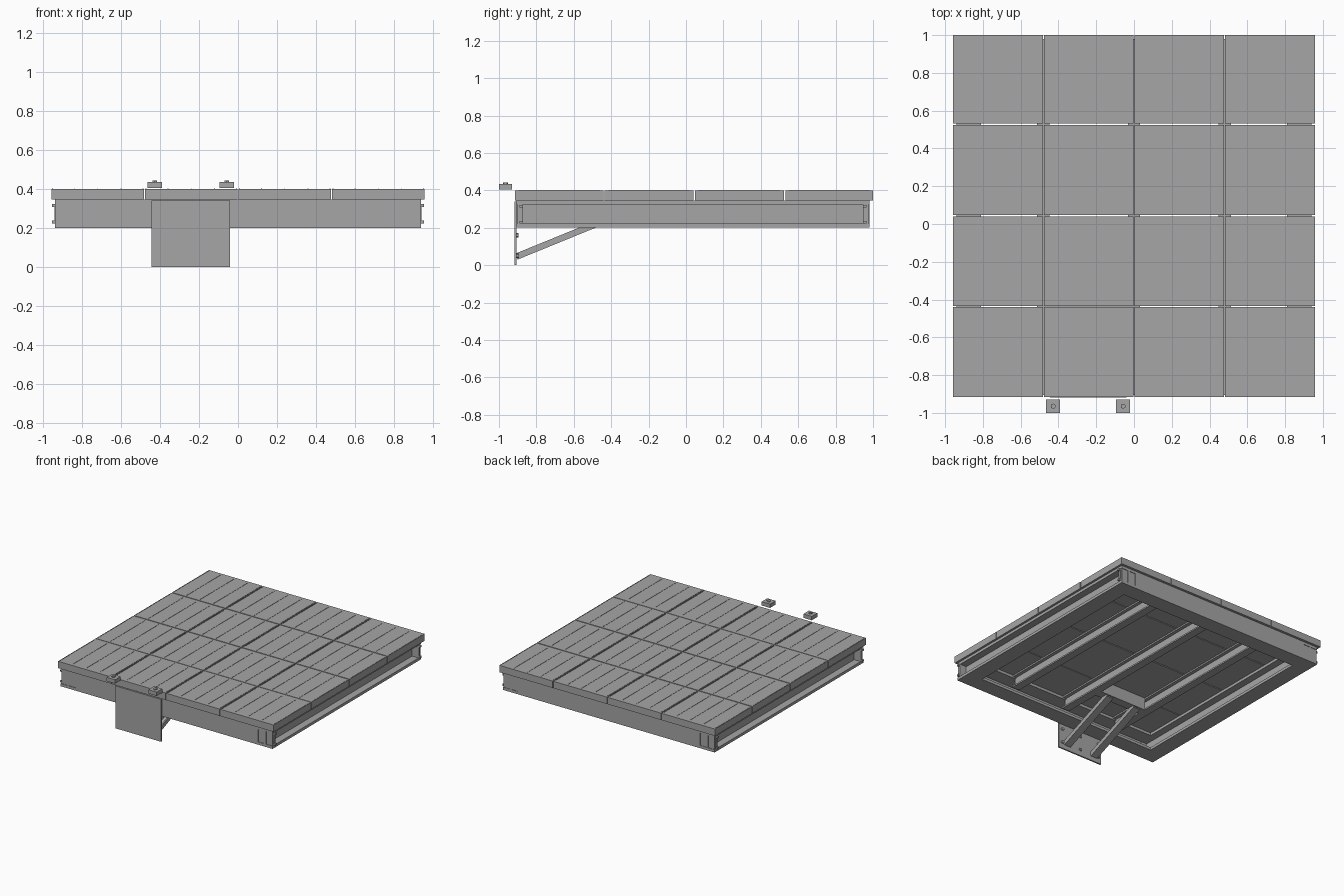
import bpy, bmesh, math
from mathutils import Matrix, Vector

if "Cube" in bpy.data.objects:
    bpy.data.objects.remove(bpy.data.objects["Cube"])

steel = bpy.data.materials.new("grey_steel")
steel.diffuse_color = (0.38, 0.38, 0.38, 1)
steel.use_nodes = True
steel.node_tree.nodes["Principled BSDF"].inputs["Base Color"].default_value = steel.diffuse_color


def finish(name, bm):
    bmesh.ops.recalc_face_normals(bm, faces=bm.faces)
    me = bpy.data.meshes.new(name)
    bm.to_mesh(me)
    bm.free()
    me.materials.append(steel)
    ob = bpy.data.objects.new(name, me)
    bpy.context.collection.objects.link(ob)
    return ob


def add_box(bm, x0, x1, y0, y1, z0, z1):
    m = Matrix.Translation(((x0 + x1) / 2, (y0 + y1) / 2, (z0 + z1) / 2))
    m = m @ Matrix.Diagonal((x1 - x0, y1 - y0, z1 - z0, 1))
    bmesh.ops.create_cube(bm, size=1, matrix=m)


def boxes(name, dims):
    bm = bmesh.new()
    for d in dims:
        add_box(bm, *d)
    return finish(name, bm)


def extrude(name, profile, start, direction, side):
    """Sweep a closed (side, up) profile along a straight line."""
    start, direction, side = Vector(start), Vector(direction), Vector(side)
    up = side.cross(direction).normalized()
    if up.z < 0:
        up = -up
    bm = bmesh.new()
    face = bm.faces.new([bm.verts.new(start + side * s + up * u) for s, u in profile])
    ext = bmesh.ops.extrude_face_region(bm, geom=[face])["geom"]
    bmesh.ops.translate(bm, vec=direction,
                        verts=[v for v in ext if isinstance(v, bmesh.types.BMVert)])
    return finish(name, bm)


def i_profile(w, h, flange, web):
    a, b = w / 2, web / 2
    return [(-a, 0), (a, 0), (a, flange), (b, flange), (b, h - flange), (a, h - flange),
            (a, h), (-a, h), (-a, h - flange), (-b, h - flange), (-b, flange), (-a, flange)]


def c_profile(w, h, t, web):
    # Web on the side = 0 line, flanges pointing to +side
    return [(0, 0), (w, 0), (w, t), (web, t), (web, h - t), (w, h - t), (w, h), (0, h)]


# Deck panels with thin raised grip ribs
rows = [(-0.915, -0.44), (-0.435, 0.04), (0.048, 0.523), (0.531, 1.0)]
for r, (y0, y1) in enumerate(rows):
    for c in range(4):
        x0 = -0.96 + 0.48 * c
        xc = x0 + 0.24
        dims = [(x0 + 0.003, x0 + 0.477, y0, y1, 0.345, 0.4)]
        for off in (-0.232, -0.12, 0, 0.12, 0.232):
            dims.append((xc + off - 0.002, xc + off + 0.002, y0 + 0.02, y1 - 0.02, 0.399, 0.402))
        boxes(f"deck_panel_{r}_{c}", dims)

# Side beams
for s, tag in ((-1, "left"), (1, "right")):
    extrude(f"{tag}_side_beam", i_profile(0.13, 0.145, 0.022, 0.014),
            (s * 0.875, -0.905, 0.2), (0, 1.885, 0), (1, 0, 0))

# Front and back channels, end caps and corner bolts
for s, tag in ((1, "front"), (-1, "back")):
    y = -0.905 if s > 0 else 0.98
    extrude(f"{tag}_channel", c_profile(0.13, 0.145, 0.022, 0.014),
            (-0.81, y, 0.2), (1.62, 0, 0), (0, s, 0))
    for e in (-1, 1):
        xa, xb = sorted((e * 0.811, e * 0.936))
        ya, yb = sorted((y + s * 0.004, y + s * 0.016))
        dims = [(xa, xb, ya, yb, 0.222, 0.323)]
        xa, xb = sorted((e * 0.925, e * 0.955))
        ya, yb = sorted((y + s * 0.015, y + s * 0.033))
        dims += [(xa, xb, ya, yb, z, z + 0.014) for z in (0.223, 0.308)]
        dims.append((*sorted((e * 0.87, e * 0.942)), ya, yb, 0.222, 0.323))
        boxes(f"{tag}_end_cap_{'left' if e < 0 else 'right'}", dims)

# Inner joists under the panel seams
for i, x in enumerate((-0.48, 0, 0.48)):
    extrude(f"joist_{i}", i_profile(0.065, 0.1, 0.012, 0.01),
            (x, -0.785, 0.245), (0, 1.645, 0), (1, 0, 0))

# Hanging plate with bolts on its rear
boxes("hanging_plate", [(-0.445, -0.04, -0.918, -0.906, 0.003, 0.34)])
bm = bmesh.new()
for x in (-0.415, -0.2425, -0.07):
    for z in (0.05, 0.16):
        m = Matrix.Translation((x, -0.901, z)) @ Matrix.Rotation(math.pi / 2, 4, 'X')
        bmesh.ops.create_cone(bm, cap_ends=True, segments=6, radius1=0.012, radius2=0.012,
                              depth=0.012, matrix=m)
finish("plate_bolts", bm)
boxes("plate_foot", [(-0.445, -0.04, -0.918, -0.906, 0, 0.004)])

# Cross member between joists and two diagonal braces
extrude("cross_member", c_profile(0.07, 0.1, 0.01, 0.01),
        (-0.45, -0.41, 0.245), (0.42, 0, 0), (0, -1, 0))
for i, x in enumerate((-0.37, -0.115)):
    extrude(f"brace_{i}", [(-0.03, 0), (0.03, 0), (0.03, 0.034), (0.02, 0.034), (0.02, 0.01),
                           (-0.02, 0.01), (-0.02, 0.034), (-0.03, 0.034)],
            (x, -0.9, 0.03), (0, 0.49, 0.2), (1, 0, 0))

# Clamp blocks with bolt heads
for i, x in enumerate((-0.428, -0.058)):
    boxes(f"clamp_block_{i}", [(x - 0.037, x + 0.037, -1.0, -0.93, 0.404, 0.435)])
    bm = bmesh.new()
    bmesh.ops.create_cone(bm, cap_ends=True, segments=6, radius1=0.014, radius2=0.014,
                          depth=0.012, matrix=Matrix.Translation((x, -0.965, 0.437)))
    finish(f"clamp_bolt_{i}", bm)
